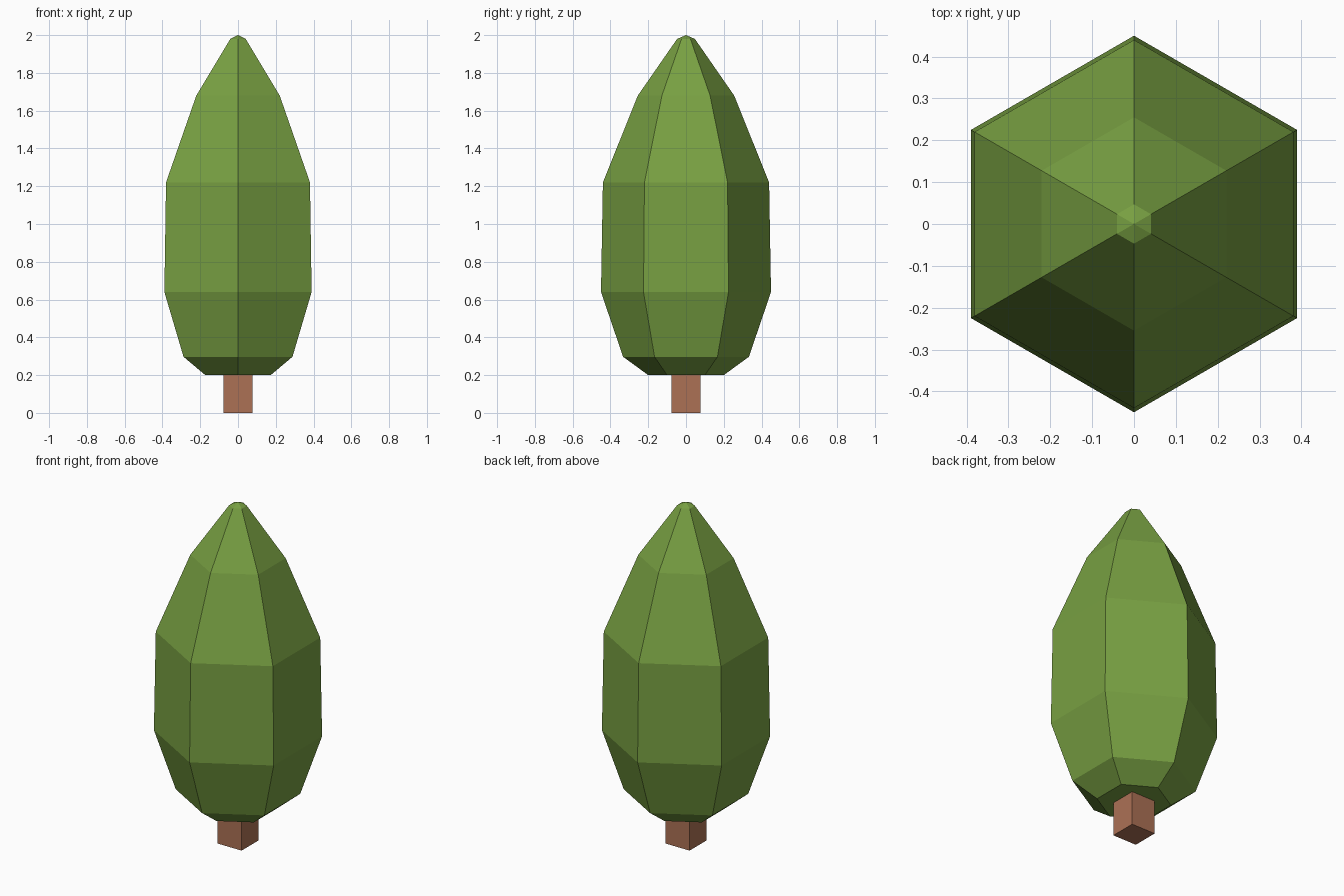
import bpy, bmesh, math

if "Cube" in bpy.data.objects:
    bpy.data.objects.remove(bpy.data.objects["Cube"])


def srgb(r, g, b):
    def lin(c):
        c /= 255
        return c / 12.92 if c <= 0.04045 else ((c + 0.055) / 1.055) ** 2.4
    return (lin(r), lin(g), lin(b), 1)


def material(name, colour):
    m = bpy.data.materials.new(name)
    m.diffuse_color = colour
    m.use_nodes = True
    m.node_tree.nodes["Principled BSDF"].inputs["Base Color"].default_value = m.diffuse_color
    return m


def lathe(name, profile, sides, start, mat):
    """Flat-shaded solid from (radius, z) rings; radius 0 makes a tip."""
    bm = bmesh.new()
    rings = []
    for r, z in profile:
        n = sides if r > 0 else 1
        rings.append([bm.verts.new((r * math.cos(start + math.tau * i / sides),
                                    r * math.sin(start + math.tau * i / sides), z))
                      for i in range(n)])
    for a, b in zip(rings, rings[1:]):
        for i in range(sides):
            j = (i + 1) % sides
            if len(b) == 1:
                bm.faces.new((a[i], a[j], b[0]))
            else:
                bm.faces.new((a[i], a[j], b[j], b[i]))
    for ring in (rings[0], rings[-1]):
        if len(ring) > 1:
            bm.faces.new(ring)
    bmesh.ops.recalc_face_normals(bm, faces=bm.faces)
    me = bpy.data.meshes.new(name)
    bm.to_mesh(me)
    bm.free()
    me.materials.append(mat)
    ob = bpy.data.objects.new(name, me)
    bpy.context.collection.objects.link(ob)
    return ob


green = material("leaf green", srgb(120, 160, 66))
brown = material("bark brown", srgb(172, 113, 85))

# Six-sided crown with corners on the y axis
lathe("foliage", [(0.20, 0.20), (0.333, 0.297), (0.45, 0.64), (0.44, 1.22),
                  (0.255, 1.68), (0.047, 1.98), (0, 2.0)], 6, math.pi / 2, green)

# Square trunk
half = 0.078
lathe("trunk", [(half * math.sqrt(2), 0), (half * math.sqrt(2), 0.21)],
      4, math.pi / 4, brown)
